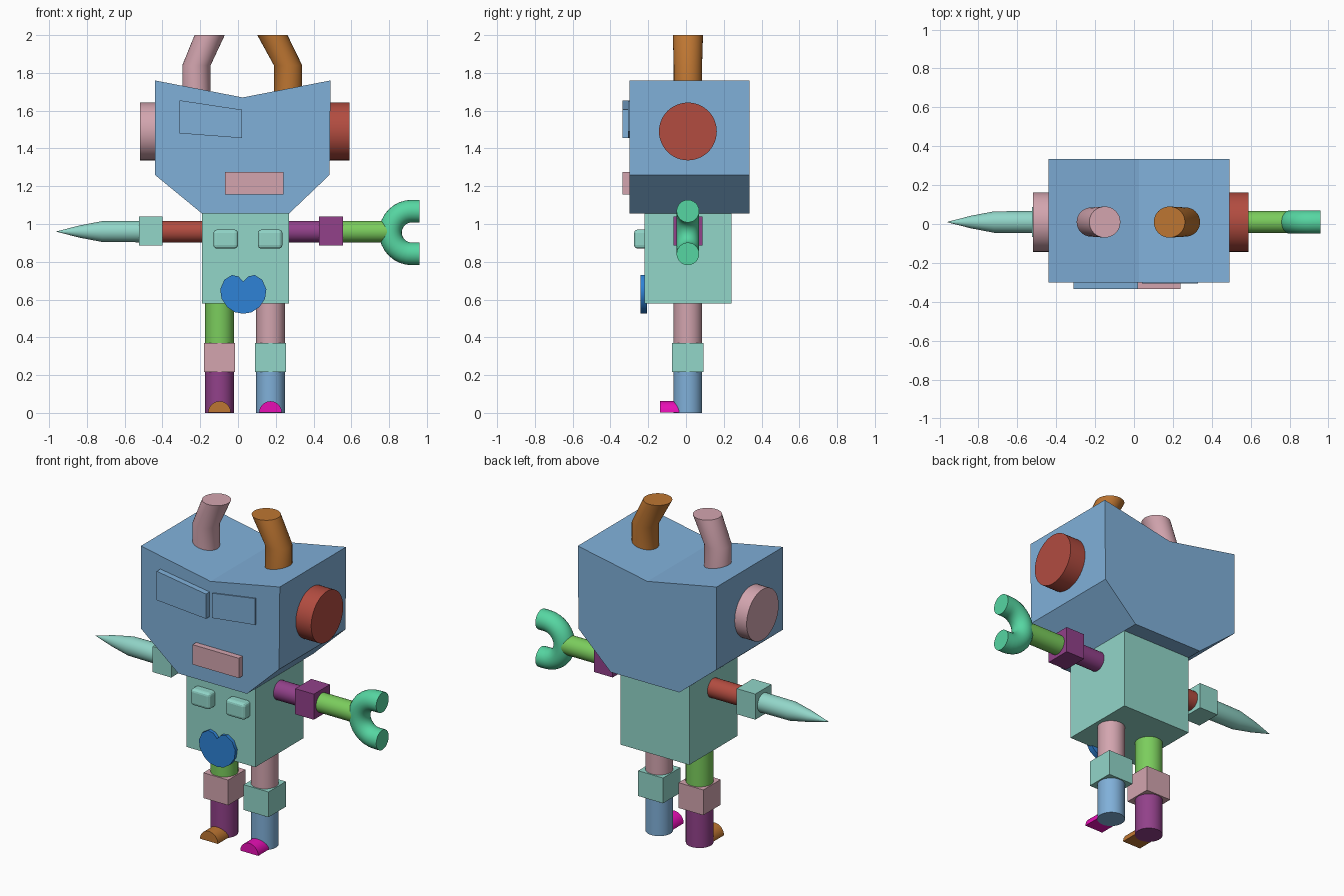
import bpy, bmesh, math
from mathutils import Vector

cube = bpy.data.objects.get("Cube")
if cube:
    bpy.data.objects.remove(cube, do_unlink=True)


def material(name, r, g, b):
    lin = [(c / 255 / 12.92 if c < 11 else ((c / 255 + 0.055) / 1.055) ** 2.4) for c in (r, g, b)]
    m = bpy.data.materials.new(name)
    m.use_nodes = True
    m.diffuse_color = (*lin, 1)
    m.node_tree.nodes["Principled BSDF"].inputs["Base Color"].default_value = (*lin, 1)
    return m


blue = material("soft blue", 128, 176, 217)
teal = material("pale teal", 146, 214, 201)
pink = material("dusty pink", 211, 165, 175)
red = material("brick red", 178, 76, 64)
orange = material("burnt orange", 190, 118, 50)
purple = material("plum purple", 146, 65, 138)
green = material("leaf green", 123, 205, 93)
mint = material("mint", 86, 214, 162)
heart_blue = material("bright blue", 46, 130, 214)
magenta = material("magenta", 232, 15, 182)

MID_Y = 0.01
X, Y, Z = Vector((1, 0, 0)), Vector((0, 1, 0)), Vector((0, 0, 1))


def finish(name, bm, mat, smooth):
    bmesh.ops.recalc_face_normals(bm, faces=bm.faces)
    mesh = bpy.data.meshes.new(name)
    bm.to_mesh(mesh)
    bm.free()
    mesh.materials.append(mat)
    ob = bpy.data.objects.new(name, mesh)
    bpy.context.collection.objects.link(ob)
    if smooth:
        bpy.ops.object.select_all(action="DESELECT")
        ob.select_set(True)
        bpy.context.view_layer.objects.active = ob
        bpy.ops.object.shade_smooth_by_angle(angle=math.radians(35))
    return ob


def tube(name, mat, rings, sides=32):
    """Loft circles given as (x, z, axis, radius) into a capped tube."""
    bm = bmesh.new()
    loops = []
    for x, z, axis, r in rings:
        side = axis.cross(Y)
        centre = Vector((x, MID_Y, z))
        angles = [math.tau * i / sides for i in range(sides)]
        loops.append([bm.verts.new(centre + r * (math.cos(a) * Y + math.sin(a) * side)) for a in angles])
    for a, b in zip(loops, loops[1:]):
        for i in range(sides):
            j = (i + 1) % sides
            bm.faces.new((a[i], a[j], b[j], b[i]))
    bm.faces.new(loops[0])
    bm.faces.new(loops[-1])
    return finish(name, bm, mat, True)


def prism(name, mat, outline, y0, y1, smooth=False):
    """Extrude a front outline of (x, z) points from y0 to y1."""
    bm = bmesh.new()
    face = bm.faces.new([bm.verts.new((x, y0, z)) for x, z in outline])
    out = bmesh.ops.extrude_face_region(bm, geom=[face])
    verts = [v for v in out["geom"] if isinstance(v, bmesh.types.BMVert)]
    bmesh.ops.translate(bm, verts=verts, vec=(0, y1 - y0, 0))
    return finish(name, bm, mat, smooth)


def box(name, mat, x0, x1, y0, y1, z0, z1):
    return prism(name, mat, [(x0, z0), (x1, z0), (x1, z1), (x0, z1)], y0, y1)


# Head with notched top and tapered jaw
prism("head", blue, [(-0.44, 1.76), (0.025, 1.67), (0.49, 1.76), (0.485, 1.26),
                     (0.27, 1.055), (-0.19, 1.055), (-0.44, 1.26)], -0.30, 0.335)
prism("right_eye", blue, [(-0.31, 1.655), (0.02, 1.605), (0.02, 1.455), (-0.31, 1.48)], -0.335, -0.29)
prism("left_eye", blue, [(0.04, 1.605), (0.33, 1.65), (0.33, 1.49), (0.04, 1.455)], -0.307, -0.299)
box("mouth", pink, -0.07, 0.24, -0.335, -0.29, 1.155, 1.275)

# Ears
tube("right_ear", pink, [(-0.52, 1.49, X, 0.153), (-0.43, 1.49, X, 0.153)], 48)
tube("left_ear", red, [(0.48, 1.49, X, 0.153), (0.59, 1.49, X, 0.153)], 48)

# Bent antennae with level tips
for name, mat, foot_x, tip_x in (("right_antenna", pink, -0.22, -0.15),
                                 ("left_antenna", orange, 0.265, 0.182)):
    tube(name, mat, [(foot_x, 1.65, Z, 0.075), (foot_x, 1.84, Z, 0.075), (tip_x, 2.0, Z, 0.08)])

# Body, buttons and heart
box("body", teal, -0.19, 0.27, -0.22, 0.24, 0.58, 1.055)
for name, x in (("right_button", -0.13), ("left_button", 0.105)):
    button = box(name, teal, x, x + 0.13, -0.275, -0.2, 0.87, 0.97)
    bevel = button.modifiers.new("rounded", "BEVEL")
    bevel.width, bevel.segments = 0.018, 3
half = [(0.025, 0.722), (0.06, 0.73), (0.1, 0.705), (0.122, 0.655),
        (0.115, 0.605), (0.085, 0.56), (0.045, 0.533)]
heart = [(0, 0.695)] + half + [(0, 0.525)] + [(-x, z) for x, z in reversed(half)]
prism("heart", heart_blue, [(x + 0.028, z) for x, z in heart], -0.24, -0.207, True)

# Arms
ARM_Z = 0.96
ARM_R = 0.057


def arm_part(name, mat, *stations):
    tube(name, mat, [(x, ARM_Z, X, r) for x, r in stations])


arm_part("right_upper_arm", red, (-0.42, ARM_R), (-0.18, ARM_R))
box("right_elbow", teal, -0.525, -0.4, MID_Y - 0.077, MID_Y + 0.077, 0.885, 1.04)
arm_part("right_spike", teal, (-0.96, 0.001), (-0.84, 0.032), (-0.72, 0.055), (-0.5, ARM_R))
arm_part("left_upper_arm", purple, (0.26, ARM_R), (0.45, ARM_R))
box("left_elbow", purple, 0.43, 0.555, MID_Y - 0.077, MID_Y + 0.077, 0.885, 1.04)
arm_part("left_forearm", green, (0.54, ARM_R), (0.79, ARM_R))

# Open claw
CLAW_X, CLAW_Z, BEND, THICK = 0.92, 0.955, 0.113, 0.06
rings = [(0.96, CLAW_Z + BEND, -X, THICK)]
for i in range(17):
    a = math.pi / 2 + math.pi * i / 16
    c, s = math.cos(a), math.sin(a)
    rings.append((CLAW_X + BEND * c, CLAW_Z + BEND * s, Vector((-s, 0, c)), THICK))
rings.append((0.96, CLAW_Z - BEND, X, THICK))
tube("claw", mint, rings, 24)

# Legs and feet
for side, x, thigh, knee, shin, foot in (("right", -0.098, green, pink, purple, orange),
                                         ("left", 0.172, pink, teal, blue, magenta)):
    tube(side + "_thigh", thigh, [(x, 0.35, Z, 0.076), (x, 0.6, Z, 0.076)])
    box(side + "_knee", knee, x - 0.083, x + 0.083, MID_Y - 0.083, MID_Y + 0.083, 0.217, 0.37)
    tube(side + "_shin", shin, [(x, 0, Z, 0.076), (x, 0.23, Z, 0.076)])
    arc = [math.pi * i / 16 for i in range(17)]
    prism(side + "_foot", foot, [(x + 0.06 * math.cos(a), 0.002 + 0.06 * math.sin(a)) for a in arc],
          -0.138, 0, True)
